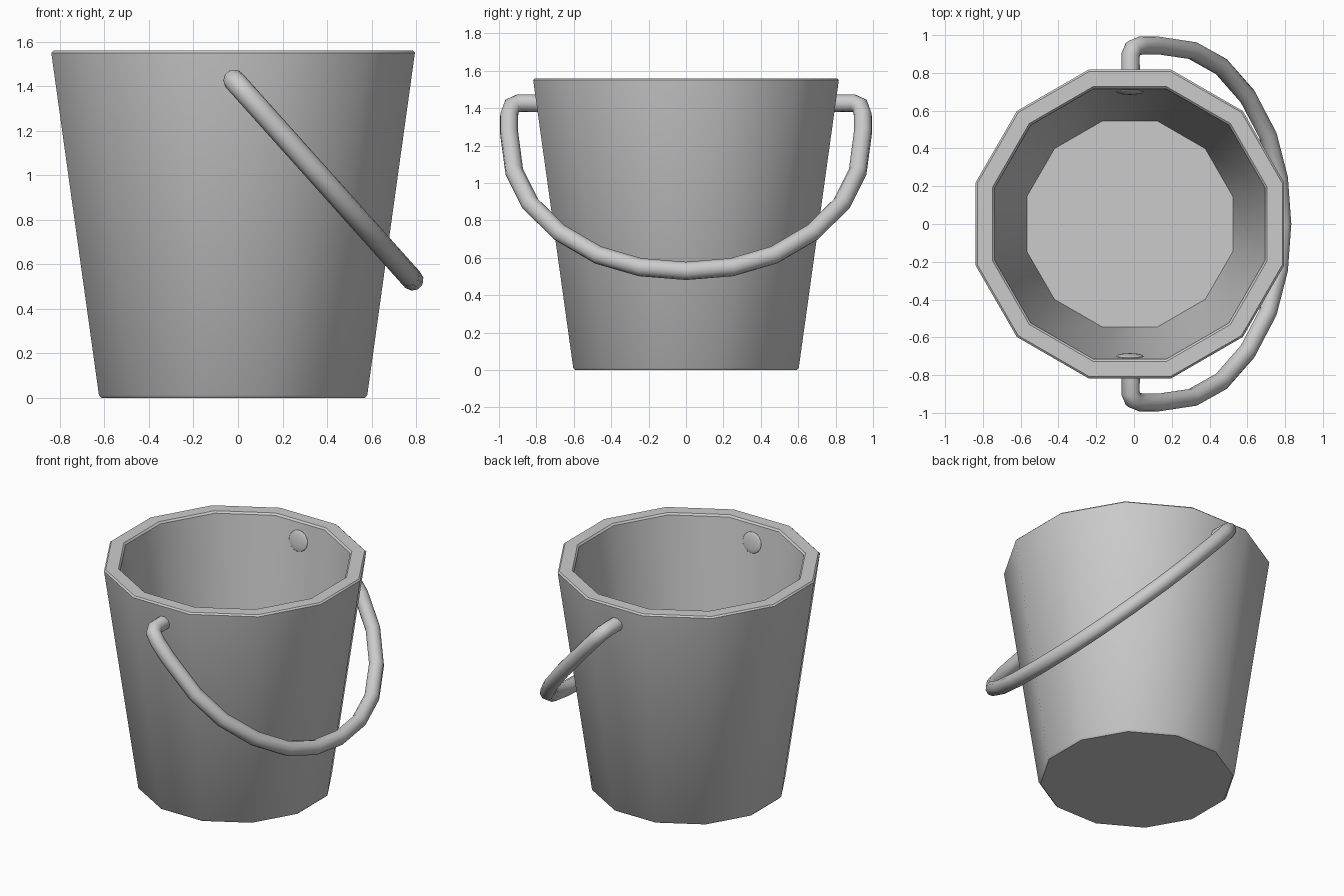
import bpy, bmesh, math

if "Cube" in bpy.data.objects:
    bpy.data.objects.remove(bpy.data.objects["Cube"])

CX = -0.022
SIDES = 12


def smooth(obj, angle):
    bpy.ops.object.select_all(action='DESELECT')
    obj.select_set(True)
    bpy.context.view_layer.objects.active = obj
    bpy.ops.object.shade_smooth_by_angle(angle=math.radians(angle))


# Bucket body: 12-sided closed profile (apothem, z), from underside centre up, over rim, down to floor
profile = [(0.592, 0.0), (0.603, 0.012), (0.817, 1.55), (0.807, 1.56),
           (0.727, 1.56), (0.716, 1.548), (0.545, 0.08)]
bm = bmesh.new()
rings = []
for apothem, z in profile:
    r = apothem / math.cos(math.pi / SIDES)
    rings.append([bm.verts.new((CX + r * math.cos((i + 0.5) * math.tau / SIDES),
                                r * math.sin((i + 0.5) * math.tau / SIDES), z))
                  for i in range(SIDES)])
for a, b in zip(rings, rings[1:]):
    for i in range(SIDES):
        j = (i + 1) % SIDES
        bm.faces.new((a[i], a[j], b[j], b[i]))
bm.faces.new(rings[0][::-1])
bm.faces.new(rings[-1])
bmesh.ops.recalc_face_normals(bm, faces=bm.faces)
mesh = bpy.data.meshes.new("bucket_body")
bm.to_mesh(mesh)
bm.free()
bucket = bpy.data.objects.new("bucket_body", mesh)
bpy.context.collection.objects.link(bucket)
smooth(bucket, 35)

# Handle: half path (y, z) mirrored, lying in a tilted plane
half = [(0.71, 1.427), (0.895, 1.427), (0.93, 1.412), (0.946, 1.36), (0.946, 1.27),
        (0.918, 1.06), (0.833, 0.89), (0.675, 0.735), (0.47, 0.615), (0.245, 0.55)]
path = half + [(0.0, 0.53)] + [(-y, z) for y, z in reversed(half)]
curve = bpy.data.curves.new("handle", 'CURVE')
curve.dimensions = '3D'
curve.bevel_depth = 0.049
curve.bevel_resolution = 3
curve.use_fill_caps = True
spline = curve.splines.new('POLY')
spline.points.add(len(path) - 1)
for p, (y, z) in zip(spline.points, path):
    p.co = (-0.018 + (1.427 - z) * 0.895, y, z, 1)
handle = bpy.data.objects.new("handle", curve)
bpy.context.collection.objects.link(handle)
bpy.ops.object.select_all(action='DESELECT')
handle.select_set(True)
bpy.context.view_layer.objects.active = handle
bpy.ops.object.convert(target='MESH')
smooth(bpy.context.view_layer.objects.active, 60)

# Rivet heads on the inner wall where the handle passes through
for side, name in ((1, "back"), (-1, "front")):
    bpy.ops.mesh.primitive_uv_sphere_add(segments=16, ring_count=8, radius=1,
                                         location=(CX, side * 0.70, 1.427),
                                         rotation=(-side * math.atan(0.116), 0, 0))
    rivet = bpy.context.object
    rivet.name = name + "_rivet"
    rivet.scale = (0.072, 0.014, 0.072)
    smooth(rivet, 60)
